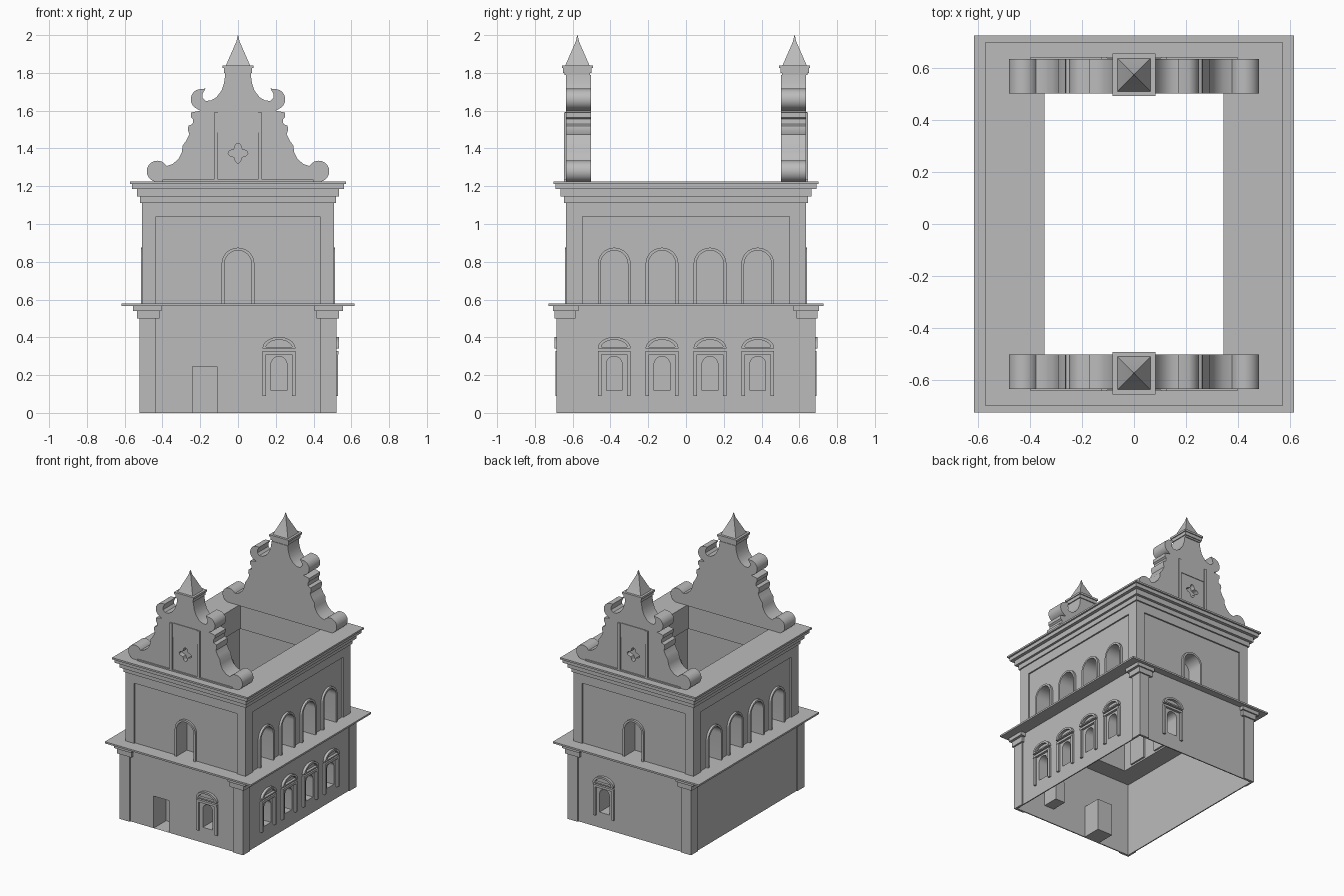
import bpy, bmesh, math
from mathutils import Vector

if bpy.data.objects.get("Cube"):
    bpy.data.objects.remove(bpy.data.objects["Cube"])

stone = bpy.data.materials.new("grey_stone")
stone.use_nodes = True
GREY = (0.5, 0.5, 0.5, 1)
stone.diffuse_color = GREY
stone.node_tree.nodes["Principled BSDF"].inputs["Base Color"].default_value = GREY

# Each side maps (across, outward, up) to model space
SIDES = {
    "front": lambda u, d, v: (u, -d, v),
    "back": lambda u, d, v: (u, d, v),
    "right": lambda u, d, v: (d, u, v),
    "left": lambda u, d, v: (-d, u, v),
}


def finish(name, bm):
    bmesh.ops.recalc_face_normals(bm, faces=bm.faces)
    mesh = bpy.data.meshes.new(name)
    bm.to_mesh(mesh)
    bm.free()
    mesh.materials.append(stone)
    obj = bpy.data.objects.new(name, mesh)
    bpy.context.collection.objects.link(obj)
    return obj


def add_prism(bm, side, pts, d0, d1, front=True):
    """Extrude a profile outward from d0 to d1; without front it is a niche."""
    rings = [[bm.verts.new(SIDES[side](u, d, v)) for u, v in pts] for d in (d0, d1)]
    n = len(pts)
    for i in range(n):
        j = (i + 1) % n
        bm.faces.new((rings[0][i], rings[0][j], rings[1][j], rings[1][i]))
    bm.faces.new(rings[0])
    if front:
        bm.faces.new(rings[1])


def prism(name, side, pts, d0, d1, front=True):
    bm = bmesh.new()
    add_prism(bm, side, pts, d0, d1, front)
    return finish(name, bm)


def rect(u0, u1, v0, v1):
    return [(u0, v0), (u1, v0), (u1, v1), (u0, v1)]


def box(name, x0, x1, y0, y1, z0, z1):
    return prism(name, "right", rect(y0, y1, z0, z1), x0, x1)


def arc(cx, cz, rx, rz, a0, a1, n=14):
    return [(cx + rx * math.cos(math.radians(a0 + (a1 - a0) * i / n)),
             cz + rz * math.sin(math.radians(a0 + (a1 - a0) * i / n))) for i in range(n + 1)]


def arch(c, half, z0, spring):
    return [(c - half, z0), (c + half, z0)] + arc(c, spring, half, half, 0, 180)


def arch_band(c, outer, inner, z0, spring):
    return ([(c + outer, z0)] + arc(c, spring, outer, outer, 0, 180) + [(c - outer, z0), (c - inner, z0)]
            + arc(c, spring, inner, inner, 180, 0) + [(c + inner, z0)])


def ring(name, ox, oy, ix, iy, z0, z1):
    """Rectangular wall ring with an open middle."""
    bm = bmesh.new()
    loops = []
    for x, y, z in ((ox, oy, z0), (ox, oy, z1), (ix, iy, z1), (ix, iy, z0)):
        loops.append([bm.verts.new((sx * x, sy * y, z)) for sx, sy in ((1, 1), (-1, 1), (-1, -1), (1, -1))])
    for a in range(4):
        for i in range(4):
            p, q, j = loops[a], loops[(a + 1) % 4], (i + 1) % 4
            bm.faces.new((p[i], p[j], q[j], q[i]))
    return finish(name, bm)


def corners(name, wall, outer, start, z0, z1):
    """L-shaped strips wrapped around the four corners."""
    (wx, wy), (ox, oy), (ax, ay) = wall, outer, start
    ell = [(ax, wy), (ax, oy), (ox, oy), (ox, ay), (wx, ay), (wx, wy)]
    bm = bmesh.new()
    for sx in (-1, 1):
        for sy in (-1, 1):
            lo, hi = [[bm.verts.new((sx * x, sy * y, z)) for x, y in ell] for z in (z0, z1)]
            bm.faces.new(lo)
            bm.faces.new(hi)
            for i in range(6):
                j = (i + 1) % 6
                bm.faces.new((lo[i], lo[j], hi[j], hi[i]))
    return finish(name, bm)


def cut(obj, openings):
    """Cut prisms (side, profile, d0, d1) out of an object."""
    bm = bmesh.new()
    for o in openings:
        add_prism(bm, *o)
    cutter = finish("cutter", bm)
    cutter.hide_render = True
    mod = obj.modifiers.new("openings", "BOOLEAN")
    mod.object, mod.solver = cutter, "EXACT"
    bpy.context.view_layer.update()
    mesh = bpy.data.meshes.new_from_object(obj.evaluated_get(bpy.context.evaluated_depsgraph_get()))
    obj.modifiers.clear()
    obj.data = mesh
    bpy.data.objects.remove(cutter)


ROW = [-0.38, -0.127, 0.127, 0.38]

# Lower storey: thin walls, corner pilasters and capitals
LOW = (0.515, 0.675)
lower_wall = ring("lower_wall", *LOW, 0.507, 0.667, 0, 0.57)
corners("corner_pilasters", LOW, (0.522, 0.685), (0.437, 0.6), 0, 0.5)
corners("capital_neck", LOW, (0.535, 0.695), (0.415, 0.585), 0.5, 0.54)
corners("capital_top", LOW, (0.555, 0.705), (0.405, 0.57), 0.54, 0.568)
ring("middle_cornice", 0.617, 0.727, 0.36, 0.53, 0.567, 0.58)

# Lower windows with legs, lintel and curved hood, plus the door niche
door = rect(-0.24, -0.11, -0.01, 0.245)
openings = [("front", door, 0.6, 0.72)]
prism("door_niche", "front", rect(-0.24, -0.11, 0, 0.245), 0.525, 0.675, False)
for side, places, d in (("front", [0.217], 0.675), ("back", [0.217], 0.675), ("right", ROW, 0.515)):
    for c in places:
        light = arch(c, 0.042, 0.118, 0.257)
        openings.append((side, light, d - 0.05, d + 0.05))
        prism("lower_window_niche", side, light, d - 0.13, d, False)
        for s in (-1, 1):
            prism("lower_window_leg", side, rect(*sorted((c + s * 0.068, c + s * 0.087)), 0.09, 0.31), d, d + 0.015)
        prism("lower_window_lintel", side, rect(c - 0.087, c + 0.087, 0.31, 0.328), d, d + 0.017)
        prism("lower_window_sill", side, rect(c - 0.087, c + 0.087, 0.34, 0.35), d, d + 0.02)
        hood = arc(c, 0.342, 0.087, 0.06, 0, 180) + arc(c, 0.342, 0.07, 0.045, 180, 0)
        prism("lower_window_hood", side, hood, d, d + 0.02)
cut(lower_wall, openings)

# Upper storey: thick walls with raised border around sunken panels
UP, PANEL = (0.508, 0.634), (0.497, 0.623)
upper_wall = ring("upper_wall", *PANEL, 0.36, 0.53, 0.58, 1.04)
corners("panel_border", PANEL, UP, (0.435, 0.547), 0.58, 1.04)
ring("upper_band", *UP, 0.345, 0.52, 1.04, 1.225)
for x, y, z0, z1 in ((0.518, 0.645, 1.11, 1.145), (0.535, 0.665, 1.145, 1.185),
                     (0.56, 0.69, 1.185, 1.212), (0.573, 0.702, 1.212, 1.225)):
    ring("top_cornice", x, y, *UP, z0, z1)

# Upper arched windows
openings = []
for side, places, d, inner in (("front", [0], PANEL[1], 0.515), ("back", [0], PANEL[1], 0.515),
                               ("right", ROW, PANEL[0], 0.347), ("left", ROW, PANEL[0], 0.347)):
    for c in places:
        openings.append((side, arch(c, 0.072, 0.57, 0.788), inner - 0.02, d + 0.05))
        prism("upper_window_niche", side, arch(c, 0.072, 0.58, 0.788), inner, d, False)
        prism("upper_window_frame", side, arch_band(c, 0.087, 0.072, 0.58, 0.788), d, d + 0.017)
cut(upper_wall, openings)

# Gable outline, right half from the base to the neck
half = arc(0.427, 1.279, 0.056, 0.056, -90, 150, 20)
half += [(0.345, 1.318), (0.315, 1.345), (0.297, 1.38), (0.293, 1.415), (0.275, 1.44), (0.258, 1.475),
         (0.266, 1.5), (0.262, 1.52), (0.24, 1.53), (0.238, 1.555), (0.25, 1.565), (0.25, 1.59), (0.2, 1.6)]
half += arc(0.195, 1.66, 0.055, 0.055, -65, 72, 12)
half += [(0.172, 1.717), (0.187, 1.69), (0.188, 1.668), (0.172, 1.652), (0.145, 1.653),
         (0.115, 1.67), (0.088, 1.705), (0.074, 1.745), (0.068, 1.79)]
outline = half + [(-u, v) for u, v in reversed(half)]
quatrefoil = [((0.041 + 0.011 * math.cos(4 * t)) * math.cos(t), 1.375 + (0.041 + 0.011 * math.cos(4 * t)) * math.sin(t))
              for t in (math.tau * i / 48 for i in range(48))]

for side, s in (("front", -1), ("back", 1)):
    gable = prism(side + "_gable", side, outline, 0.503, 0.636)
    cut(gable, [(side, quatrefoil, 0.6, 0.7)])
    # Raised strips, upper panel and ledge on the outer face
    for m in (-1, 1):
        prism(side + "_gable_strip", side, rect(*sorted((m * 0.105, m * 0.127)), 1.235, 1.59), 0.636, 0.645)
    prism(side + "_gable_panel", side, rect(-0.105, 0.105, 1.485, 1.592), 0.636, 0.641)
    prism(side + "_gable_base", side, rect(-0.4, 0.4, 1.225, 1.235), 0.636, 0.645)
    # Stepped cap and pointed spire
    y = s * 0.575
    for r, z0, z1 in ((0.068, 1.788, 1.8), (0.075, 1.8, 1.825), (0.082, 1.825, 1.84)):
        box(side + "_gable_cap", -r, r, y - r, y + r, z0, z1)
    bm = bmesh.new()
    levels = [[bm.verts.new((a * r, y + b * r, z)) for a, b in ((1, 1), (-1, 1), (-1, -1), (1, -1))]
              for r, z in ((0.064, 1.84), (0.009, 1.965), (0.001, 2.0))]
    for lo, hi in zip(levels, levels[1:]):
        for i in range(4):
            bm.faces.new((lo[i], lo[i - 1], hi[i - 1], hi[i]))
    bm.faces.new(levels[0])
    bm.faces.new(levels[-1])
    finish(side + "_spire", bm)

# Smooth the curves, keep the edges sharp
bpy.ops.object.select_all(action="DESELECT")
for obj in bpy.context.collection.objects:
    if obj.type == "MESH":
        obj.select_set(True)
        bpy.context.view_layer.objects.active = obj
bpy.ops.object.shade_smooth_by_angle(angle=math.radians(30))
